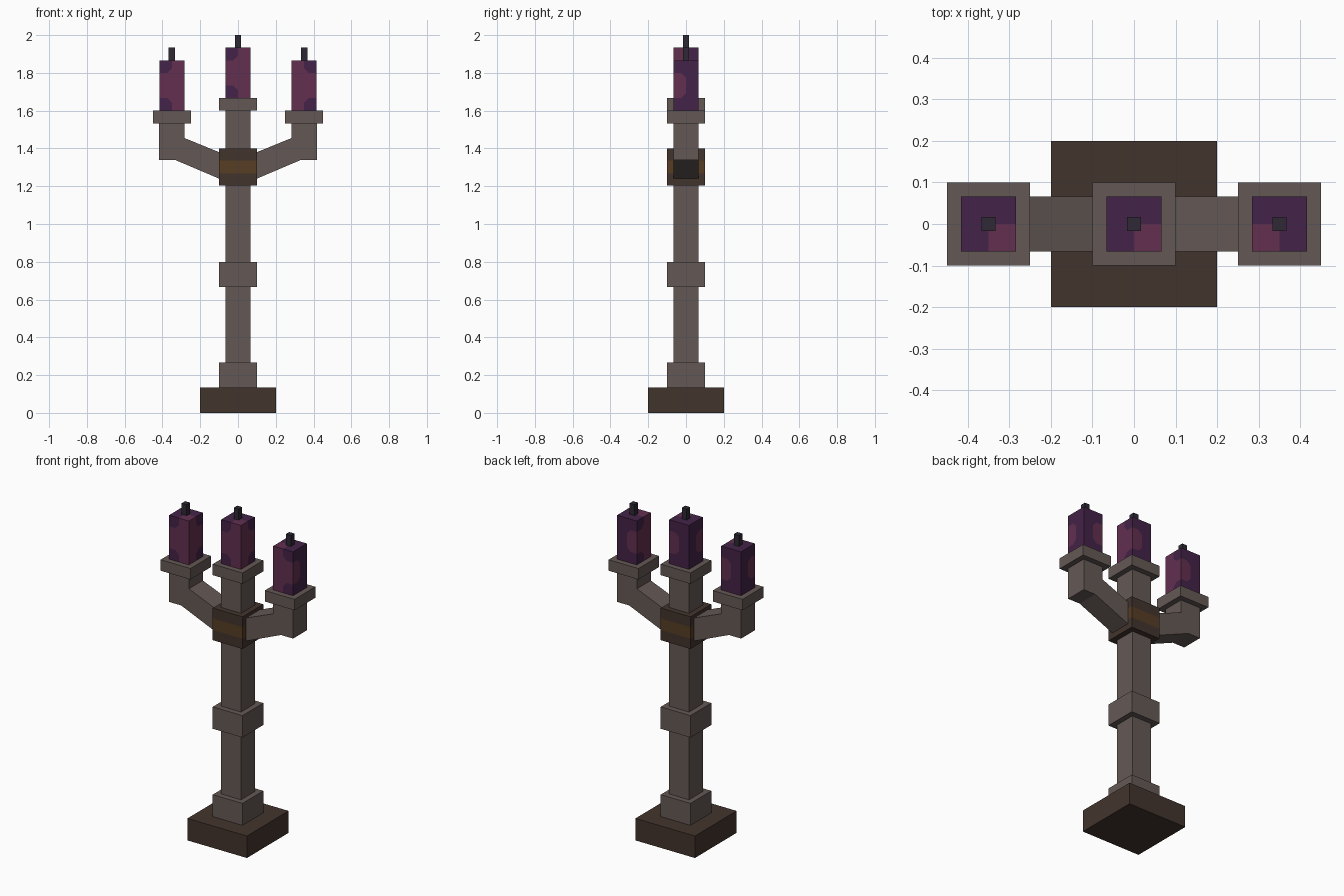
import bpy, bmesh

if "Cube" in bpy.data.objects:
    bpy.data.objects.remove(bpy.data.objects["Cube"])

U = 1 / 15  # half width of post and candles


def material(name, rgb):
    m = bpy.data.materials.new(name)
    lin = [((c / 255 + 0.055) / 1.055) ** 2.4 for c in rgb]
    m.diffuse_color = (*lin, 1)
    m.use_nodes = True
    m.node_tree.nodes["Principled BSDF"].inputs["Base Color"].default_value = m.diffuse_color
    return m


STONE = material("grey_stone", (100, 89, 85))
WOOD = material("dark_brown", (66, 52, 45))
GOLD = material("dull_gold", (86, 61, 36))
PURPLE = material("dark_purple_wax", (68, 35, 72))
PINK = material("plum_wax", (98, 47, 80))
WICK = material("charcoal_wick", (46, 40, 52))


def finish(name, bm, mats):
    bmesh.ops.recalc_face_normals(bm, faces=bm.faces)
    me = bpy.data.meshes.new(name)
    bm.to_mesh(me)
    bm.free()
    for m in mats:
        me.materials.append(m)
    ob = bpy.data.objects.new(name, me)
    bpy.context.collection.objects.link(ob)
    return ob


def box(name, x, half, z0, z1, mat):
    bm = bmesh.new()
    bmesh.ops.create_cube(bm, size=1)
    for v in bm.verts:
        v.co = (x + v.co.x * 2 * half, v.co.y * 2 * half, z0 + (v.co.z + 0.5) * (z1 - z0))
    return finish(name, bm, [mat])


def arm(name, side):
    # bent arm: side profile extruded along y
    profile = [(0.09, 1.236), (0.335, 1.34), (0.417, 1.34), (0.417, 1.535),
               (0.283, 1.535), (0.283, 1.455), (0.09, 1.376)]
    bm = bmesh.new()
    f = bm.faces.new([bm.verts.new((side * x, -U, z)) for x, z in profile])
    r = bmesh.ops.extrude_face_region(bm, geom=[f])
    for v in r["geom"]:
        if isinstance(v, bmesh.types.BMVert):
            v.co.y = U
    return finish(name, bm, [STONE])


def candle(name, x, z0, flip):
    # wax block whose sides are cut into chamfered two-tone patches
    w, h, m, c = 2 * U, 4 * U, U, 0.025
    low = [(0, 0), (m, 0), (m, m - c), (m - c, m), (0, m)]
    high = [(u, h - v) for u, v in low]
    around = [(m, 0), (w, 0), (w, h), (m, h), (m, h - m + c), (m - c, h - m),
              (0, h - m), (0, m), (m - c, m), (m, m - c)]
    mid = [(0, m), (m - c, m), (m, m + c), (m, h - m - c), (m - c, h - m), (0, h - m)]
    rest = [(0, 0), (w, 0), (w, h), (0, h)] + mid[::-1]
    corners = [(low, 0), (high, 0), (around, 1)]
    middle = [(mid, 1), (rest, 0)]
    # each side: patched edge, direction across the face, pattern
    sides = [((-U, -U), (1, 0), corners), ((U, U), (0, -1), corners),
             ((U, U), (-1, 0), middle), ((-U, -U), (0, 1), middle)]
    bm = bmesh.new()

    def face(points, index):
        f = bm.faces.new([bm.verts.new((x + flip * p[0], p[1], z0 + p[2])) for p in points])
        f.material_index = index

    for (ox, oy), (dx, dy), pattern in sides:
        for poly, index in pattern:
            face([(ox + dx * u, oy + dy * u, v) for u, v in poly], index)
    # top with one lighter quarter, and the underside
    face([(0, -U, h), (U, -U, h), (U, 0, h), (0, 0, h)], 1)
    face([(-U, -U, h), (0, -U, h), (0, 0, h), (U, 0, h), (U, U, h), (-U, U, h)], 0)
    face([(-U, -U, 0), (U, -U, 0), (U, U, 0), (-U, U, 0)], 0)
    bmesh.ops.remove_doubles(bm, verts=bm.verts, dist=1e-5)
    return finish(name, bm, [PURPLE, PINK])


# base, post and rings
box("base", 0, 0.2, 0, 2 * U, WOOD)
box("post", 0, U, 2 * U, 24 * U, STONE)
box("foot_ring", 0, 0.1, 2 * U, 4 * U, STONE)
box("middle_ring", 0, 0.1, 10 * U, 12 * U, STONE)

# collar with a gold stripe around it
box("collar_lower", 0, 0.1, 1.205, 1.267, WOOD)
box("collar_stripe", 0, 0.1, 1.267, 1.337, GOLD)
box("collar_upper", 0, 0.1, 1.337, 1.4, WOOD)

# arms
arm("left_arm", -1)
arm("right_arm", 1)

# holders, candles and wicks
for label, x, z, flip in (("left", -0.35, 23 * U, 1),
                          ("centre", 0, 24 * U, 1),
                          ("right", 0.35, 23 * U, -1)):
    box(label + "_holder", x, 0.1, z, z + U, STONE)
    candle(label + "_candle", x, z + U, flip)
    box(label + "_wick", x, U / 4, z + 5 * U, z + 6 * U, WICK)
